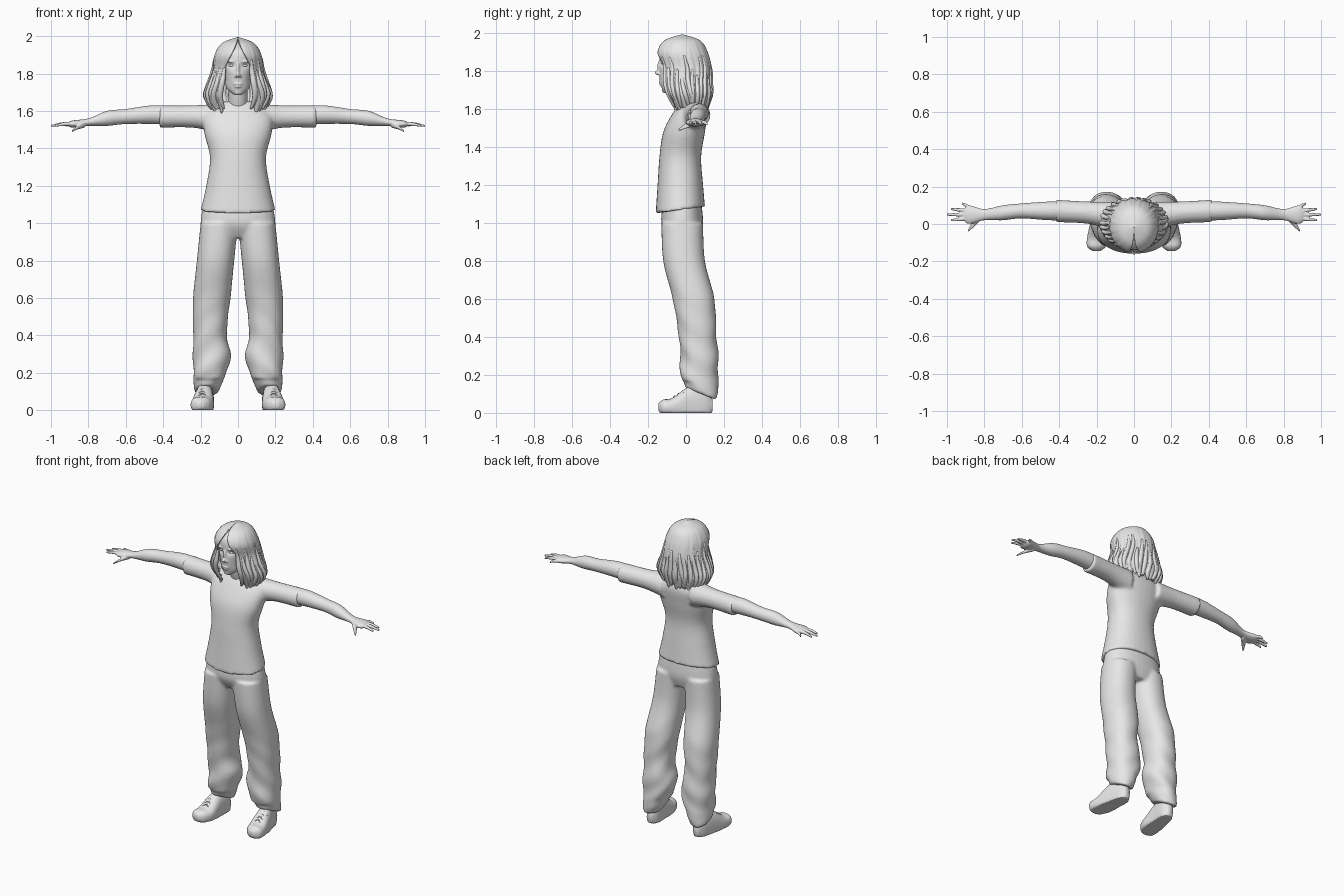
import bpy, bmesh, random
from math import sin, cos, pi, exp
from mathutils import Matrix, Vector

random.seed(4)
cube = bpy.data.objects.get("Cube")
if cube:
    bpy.data.objects.remove(cube)

SHADE = 0.8
GREY = (SHADE, SHADE, SHADE, 1)
grey = bpy.data.materials.new("plain grey")
grey.use_nodes = True
grey.diffuse_color = GREY
grey.node_tree.nodes["Principled BSDF"].inputs["Base Color"].default_value = GREY

RING_PLANES = {"X": (1, 2), "Y": (0, 2), "Z": (0, 1)}
BOTH = (1, -1)


def ring(x=0, y=0, z=0, wide=.05, deep=.05, gap=0):
    """One cross-section: centre, two radii and the angle left open at the front."""
    return Vector((x, y, z, wide, deep, gap))


def resample(rings, steps):
    """Smooth curve through the cross-sections."""
    last, result = len(rings) - 1, []
    for index in range(last):
        here, there = rings[index], rings[index + 1]
        before, after = rings[max(0, index - 1)], rings[min(last, index + 2)]
        leave, arrive = (there - before) / 2, (after - here) / 2
        for step in range(steps):
            t = step / steps
            ease = t * t * (3 - 2 * t)
            result.append(here.lerp(there, ease) + leave * t * (1 - t) ** 2 - arrive * t * t * (1 - t))
    return result + [rings[last]]


def squared(value, power):
    return abs(value) ** (2 / power) * (1 if value > 0 else -1)


def loft(bm, rings, axis="Z", power=2.0, count=32, sides=(1,), fold=0, steps=7):
    """Closed skin over cross-sections, with optional cloth folds."""
    first, second = RING_PLANES[axis]
    for side in sides:
        loops = []
        for x, y, z, wide, deep, gap in resample(rings, steps):
            loop = []
            for k in range(count):
                angle = 2 * pi * k / count
                c, s = cos(angle), sin(angle)
                crease = 1 + fold * max(0, .7 - z) * sin(38 * z + 3 * c + 2 * s)
                point = [x, y, z]
                point[first] += wide * crease * squared(c, power)
                point[second] += deep * crease * squared(s, power)
                point[0] *= side
                loop.append(bm.verts.new(point))
            loops.append(loop)
        for lower, upper in zip(loops, loops[1:]):
            for k in range(count):
                bm.faces.new((lower[k], lower[k - 1], upper[k - 1], upper[k]))
        bm.faces.new(loops[0])
        bm.faces.new(reversed(loops[-1]))


def blob(bm, x=0, y=0, z=0, size=(1, 1, 1)):
    """Ellipsoid, mirrored to both sides unless it sits on the middle."""
    for side in BOTH if x else (1,):
        place = Matrix.Translation((x * side, y, z)) @ Matrix.Diagonal((*size, 1))
        bmesh.ops.create_uvsphere(bm, u_segments=20, v_segments=12, radius=1, matrix=place)


def finish(name, bm, voxel=0, soften=4, thickness=0):
    bmesh.ops.recalc_face_normals(bm, faces=bm.faces)
    for face in bm.faces:
        face.smooth = True
    mesh = bpy.data.meshes.new(name)
    bm.to_mesh(mesh)
    bm.free()
    mesh.materials.append(grey)
    part = bpy.data.objects.new(name, mesh)
    bpy.context.collection.objects.link(part)
    if voxel:
        merge = part.modifiers.new("merge", "REMESH")
        merge.mode, merge.voxel_size, merge.use_smooth_shade = "VOXEL", voxel, True
        relax = part.modifiers.new("relax", "SMOOTH")
        relax.factor, relax.iterations = .5, soften
    if thickness:
        shell = part.modifiers.new("thickness", "SOLIDIFY")
        shell.thickness, shell.offset = thickness, 0


# Shirt with short sleeves and a hem that rises at the back
bm = bmesh.new()
loft(bm, [ring(y=-.03, z=1.06, wide=.2, deep=.13), ring(y=-.03, z=1.2, wide=.17, deep=.12),
          ring(y=-.03, z=1.35, wide=.15, deep=.11), ring(y=-.01, z=1.48, wide=.18, deep=.11),
          ring(y=.02, z=1.58, wide=.18, deep=.09), ring(y=.03, z=1.65, wide=.08, deep=.05)], power=2.2)
loft(bm, [ring(x=.1, y=.04, z=1.56, wide=.08, deep=.08), ring(x=.24, y=.06, z=1.57, wide=.06, deep=.06),
          ring(x=.42, y=.07, z=1.57, wide=.06, deep=.06)], "X", sides=BOTH)
for vert in bm.verts:
    vert.co.z += max(0, 1.2 - vert.co.z) * (vert.co.y + .1)
finish("shirt", bm, voxel=.009, soften=6)

# Loose trousers with creased legs and hems that fall over the heels
bm = bmesh.new()
loft(bm, [ring(y=-.02, z=1.12, wide=.18, deep=.1), ring(y=-.02, z=1, wide=.2, deep=.11),
          ring(y=-.01, z=.92, wide=.17, deep=.08)], power=2.2)
loft(bm, [ring(x=.1, y=-.02, z=1, wide=.1, deep=.11), ring(x=.12, y=-.01, z=.8, wide=.1, deep=.11),
          ring(x=.14, y=.04, z=.6, wide=.1, deep=.11), ring(x=.15, y=.06, z=.42, wide=.09, deep=.1),
          ring(x=.14, y=.07, z=.3, wide=.1, deep=.1), ring(x=.15, y=.07, z=.2, wide=.09, deep=.1),
          ring(x=.17, y=.08, z=.1, wide=.06, deep=.08)], power=2.2, sides=BOTH, fold=.09)
for vert in bm.verts:
    if vert.co.z < .16:
        vert.co.z -= .4 * (vert.co.y - .08)
finish("trousers", bm, voxel=.009, soften=5)

# Bare arms and palms
bm = bmesh.new()
loft(bm, [ring(x=.3, y=.07, z=1.57), ring(x=.45, y=.07, z=1.58, wide=.05, deep=.05),
          ring(x=.6, y=.07, z=1.57, wide=.04, deep=.04), ring(x=.7, y=.06, z=1.56, wide=.04, deep=.04),
          ring(x=.8, y=.05, z=1.54, wide=.03, deep=.02), ring(x=.88, y=.05, z=1.53, wide=.05, deep=.02),
          ring(x=.91, y=.05, z=1.53, wide=.03, deep=.01)], "X", sides=BOTH)
# Four fingers fan out from the knuckles
for finger in range(4):
    root, tip = .09 - .02 * finger, .11 - .03 * finger
    reach = 1 - .02 * (finger - 2) ** 2
    middle = ring(x=(reach + .88) / 2, y=(root + tip) / 2, z=1.53, wide=.01, deep=.01)
    loft(bm, [ring(x=.88, y=root, z=1.53, wide=.01, deep=.01), middle,
              ring(x=reach, y=tip, z=1.52, wide=.006, deep=.006)], "X", count=14, sides=BOTH)
# Thumbs
loft(bm, [ring(x=.82, y=.04, z=1.53, wide=.02, deep=.02), ring(x=.86, z=1.51, wide=.02, deep=.01),
          ring(x=.89, y=-.04, z=1.49, wide=.006, deep=.006)], "X", count=14, sides=BOTH)
finish("arms_and_hands", bm, voxel=.0045, soften=2)

# Shoes with flat soles and toes turned out
bm = bmesh.new()
loft(bm, [ring(x=.2, y=-.145, z=.03, wide=.02, deep=.02), ring(x=.2, y=-.12, z=.03, wide=.05, deep=.04),
          ring(x=.19, y=-.07, z=.03, wide=.06, deep=.05), ring(x=.18, y=.02, z=.04, wide=.05, deep=.1),
          ring(x=.17, y=.1, z=.04, wide=.04, deep=.09), ring(x=.17, y=.14, z=.04, wide=.02, deep=.03)],
     "Y", power=2.4, sides=BOTH)
for vert in bm.verts:
    vert.co.z = max(0, vert.co.z)
finish("shoes", bm)

# Crossed laces over each instep
bm = bmesh.new()
for row in range(4):
    y, z = .02 * row - .06, .09 + .012 * row
    for slant in BOTH:
        loft(bm, [ring(x=.19 + .03 * k, y=y + .01 * slant * k, z=z - .02 * k * k, wide=.003, deep=.003)
                  for k in (-1, 0, 1)], "X", count=8, sides=BOTH)
finish("shoe_laces", bm)

# Neck, jaw and skull
bm = bmesh.new()
loft(bm, [ring(y=.03, z=1.57), ring(z=1.67), ring(y=-.02, z=1.8)])
loft(bm, [ring(y=-.1, z=1.685, wide=.02, deep=.02), ring(y=-.07, z=1.72, wide=.06, deep=.06),
          ring(y=-.05, z=1.77, wide=.07, deep=.09), ring(y=-.03, z=1.85, wide=.09, deep=.11),
          ring(y=-.02, z=1.92, wide=.09, deep=.11), ring(y=-.02, z=1.97, wide=.04, deep=.05)],
     count=64)
# Eye sockets
for vert in bm.verts:
    if vert.co.y < -.05:
        sideways, upward = (abs(vert.co.x) - .034) / .02, (vert.co.z - 1.843) / .014
        vert.co.y += .012 * exp(-sideways ** 2 - upward ** 2)
# Nose bridge, tip and wings, then brows, lips and chin
blob(bm, y=-.137, z=1.825, size=(.01, .014, .034))
blob(bm, y=-.149, z=1.793, size=(.013, .016, .012))
blob(bm, x=.013, y=-.137, z=1.785, size=(.009, .012, .008))
blob(bm, x=.033, y=-.125, z=1.864, size=(.026, .013, .007))
blob(bm, y=-.132, z=1.744, size=(.025, .012, .006))
blob(bm, y=-.128, z=1.731, size=(.021, .013, .007))
blob(bm, y=-.11, z=1.7, size=(.022, .017, .014))
finish("head", bm, voxel=.0045, soften=3)

bm = bmesh.new()
blob(bm, x=.034, y=-.115, z=1.843, size=(.016, .014, .008))
finish("eyes", bm)

# Long hair, parted in the middle and open over the face
hair = resample([ring(y=-.02, z=1.99, wide=.001, deep=.001),
                 ring(y=-.02, z=1.96, wide=.08, deep=.09, gap=.1),
                 ring(y=-.02, z=1.9, wide=.12, deep=.13, gap=.3),
                 ring(z=1.82, wide=.13, deep=.13, gap=.6), ring(z=1.75, wide=.15, deep=.13, gap=.6),
                 ring(y=.01, z=1.68, wide=.17, deep=.12, gap=.6),
                 ring(y=.02, z=1.61, wide=.14, deep=.09, gap=.6)], 9)


def hair_point(row, angle, swell):
    x, y, z, wide, deep, gap = row
    return Vector((wide * swell * sin(angle), y - deep * swell * cos(angle), z))


bm = bmesh.new()
grid, columns = [], 120
for index, row in enumerate(hair):
    t = index / (len(hair) - 1)
    line = []
    for k in range(columns + 1):
        angle = row[5] + 2 * (pi - row[5]) * k / columns
        ridge = .02 * sin(17 * angle + 5 * t) + .015 * sin(29 * angle - 4 * t)
        point = hair_point(row, angle, 1 + t * ridge)
        point.z += .012 * t ** 6 * (sin(13 * angle) + sin(31 * angle))
        line.append(bm.verts.new(point))
    grid.append(line)
for upper, lower in zip(grid, grid[1:]):
    for k in range(columns):
        bm.faces.new((upper[k], upper[k + 1], lower[k + 1], lower[k]))
finish("hair", bm, thickness=.01)

# Loose locks lying on the hair
bm = bmesh.new()
locks = 26
for lock in range(locks):
    angle = .6 + 2 * (pi - .6) * lock / (locks - 1)
    sway = random.uniform(-.2, .2)
    path = hair[random.randint(20, 32)::5] + [hair[-1]]
    rings = []
    for index, row in enumerate(path):
        t = index / (len(path) - 1)
        x, y, z = hair_point(row, angle + sway * t * t, 1 + .03 * t)
        girth = .004 + .012 * sin(pi * (.1 + .85 * t))
        rings.append(ring(x, y, z, wide=girth, deep=girth * .8))
    loft(bm, rings, count=10, steps=3)
finish("hair_locks", bm)
